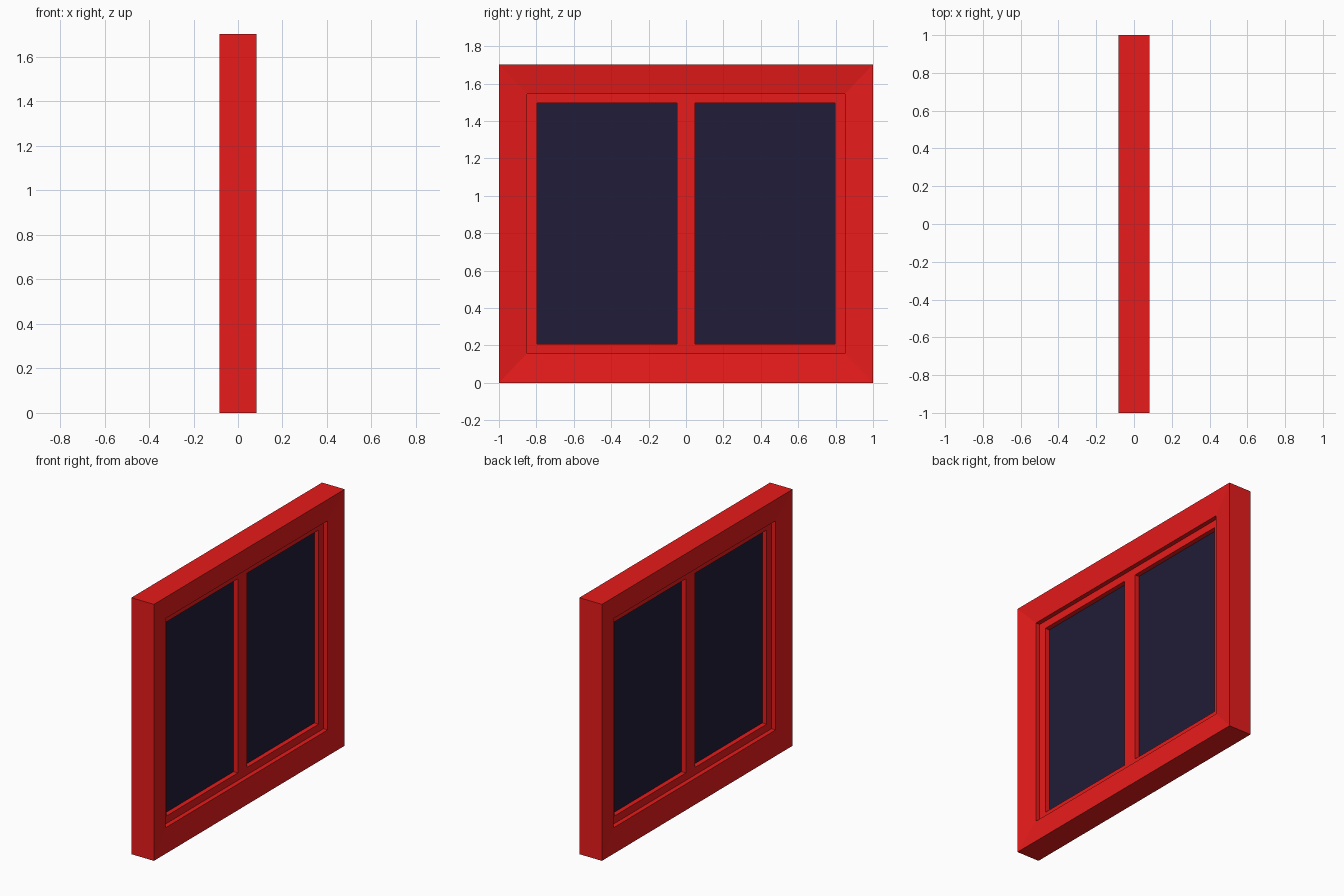
import bpy, bmesh

if "Cube" in bpy.data.objects:
    bpy.data.objects.remove(bpy.data.objects["Cube"])

ZC = 0.851  # height of the window's middle


def material(name, rgb):
    m = bpy.data.materials.new(name)
    m.diffuse_color = (*rgb, 1.0)
    m.use_nodes = True
    m.node_tree.nodes["Principled BSDF"].inputs["Base Color"].default_value = m.diffuse_color
    return m


RED = material("red_paint", (0.80, 0.011, 0.011))
DARK = material("dark_glass", (0.0145, 0.0115, 0.04))


def finish(bm, name, mat):
    bmesh.ops.recalc_face_normals(bm, faces=bm.faces)
    me = bpy.data.meshes.new(name)
    bm.to_mesh(me)
    bm.free()
    me.materials.append(mat)
    ob = bpy.data.objects.new(name, me)
    bpy.context.collection.objects.link(ob)
    return ob


def mitred_frame(name, profile, mat):
    """Sweep a closed profile of (half width, half height, x) round a rectangle."""
    bm = bmesh.new()
    corners = [(-1, -1), (1, -1), (1, 1), (-1, 1)]
    rings = [[bm.verts.new((x, sy * hy, ZC + sz * hz)) for sy, sz in corners]
             for hy, hz, x in profile]
    for i, a in enumerate(rings):
        b = rings[(i + 1) % len(rings)]
        for k in range(4):
            j = (k + 1) % 4
            bm.faces.new((a[k], a[j], b[j], b[k]))
    return finish(bm, name, mat)


def box(name, y0, y1, hz, hx, mat):
    bm = bmesh.new()
    bmesh.ops.create_cube(bm, size=1)
    for v in bm.verts:
        v.co = (v.co.x * 2 * hx, (y0 + y1) / 2 + v.co.y * (y1 - y0), ZC + v.co.z * 2 * hz)
    return finish(bm, name, mat)


# Outer frame: both faces slope gently inwards to the opening
mitred_frame("outer_frame", [(1.0, ZC, -0.083), (1.0, ZC, 0.083),
                             (0.85, 0.694, 0.063), (0.85, 0.694, -0.063)], RED)

# Inner sash, recessed equally on both sides
S = 0.033
mitred_frame("sash", [(0.85, 0.694, -S), (0.85, 0.694, S),
                      (0.797, 0.644, S), (0.797, 0.644, -S)], RED)

# Central upright between the panes
box("mullion", -0.049, 0.049, 0.644, S, RED)

# Two glass panes in the middle plane
for side, y0, y1 in (("left", -0.797, -0.049), ("right", 0.049, 0.797)):
    box(side + "_pane", y0, y1, 0.644, 0.002, DARK)
